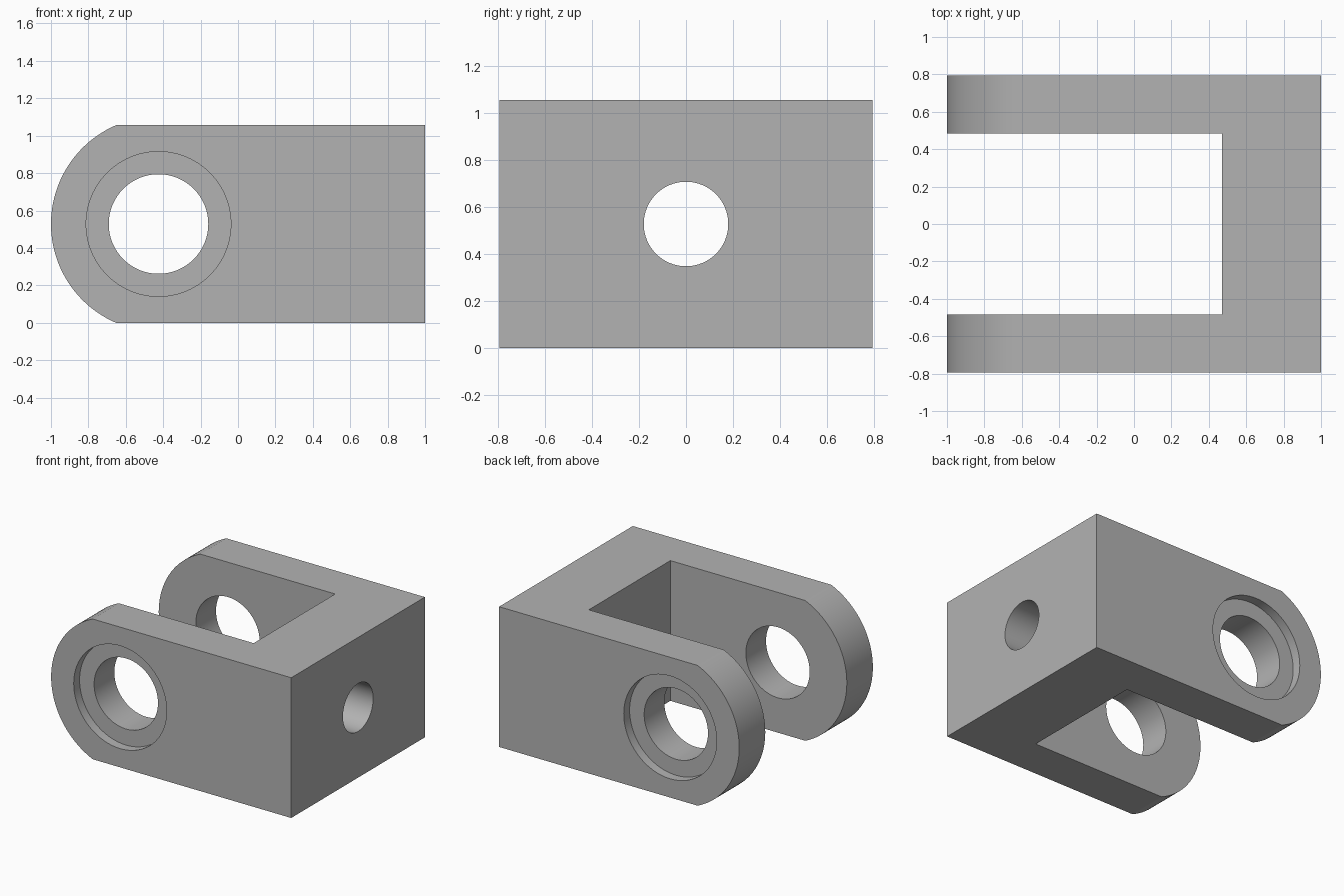
import bpy, bmesh, math
from mathutils import Matrix

old = bpy.data.objects.get("Cube")
if old:
    bpy.data.objects.remove(old, do_unlink=True)

HEIGHT, HALF_WIDTH, ARM_INNER = 1.056, 0.795, 0.485
MID = HEIGHT / 2
PIN_X, END_RADIUS = -0.425, 0.575
PIN_RADIUS, RECESS_RADIUS, RECESS_DEPTH = 0.266, 0.387, 0.07

grey = bpy.data.materials.new("plain grey")
grey.use_nodes = True
colour = (0.45, 0.45, 0.45, 1)
grey.diffuse_color = colour
grey.node_tree.nodes["Principled BSDF"].inputs["Base Color"].default_value = colour


def make_object(name, bm):
    bmesh.ops.recalc_face_normals(bm, faces=bm.faces)
    mesh = bpy.data.meshes.new(name)
    bm.to_mesh(mesh)
    bm.free()
    mesh.materials.append(grey)
    obj = bpy.data.objects.new(name, mesh)
    bpy.context.collection.objects.link(obj)
    return obj


def cylinder(name, radius, length, centre, axis):
    bm = bmesh.new()
    turn = Matrix.Rotation(math.pi / 2, 4, "Y" if axis == "X" else "X")
    bmesh.ops.create_cone(bm, cap_ends=True, segments=96, radius1=radius,
                          radius2=radius, depth=length,
                          matrix=Matrix.Translation(centre) @ turn)
    return make_object(name, bm)


# Body: side profile with a rounded end, extruded across the width
bm = bmesh.new()
sweep = math.asin(MID / END_RADIUS)
steps = 48
profile = [(1, 0), (1, HEIGHT)]
for i in range(steps + 1):
    a = math.pi - sweep + 2 * sweep * i / steps
    profile.append((PIN_X + END_RADIUS * math.cos(a), MID + END_RADIUS * math.sin(a)))
face = bm.faces.new([bm.verts.new((x, -HALF_WIDTH, z)) for x, z in profile])
new = bmesh.ops.extrude_face_region(bm, geom=[face])["geom"]
bmesh.ops.translate(bm, vec=(0, 2 * HALF_WIDTH, 0),
                    verts=[v for v in new if isinstance(v, bmesh.types.BMVert)])
body = make_object("clevis_bracket", bm)

# Slot between the two arms
bm = bmesh.new()
bmesh.ops.create_cube(bm, size=1)
bmesh.ops.scale(bm, vec=(1.97, 2 * ARM_INNER, 2), verts=bm.verts)
bmesh.ops.translate(bm, vec=(0.47 - 1.97 / 2, 0, MID), verts=bm.verts)
cutters = [make_object("slot_cutter", bm)]

# Pin holes, mounting hole and outer recesses
cutters.append(cylinder("pin_hole_cutter", PIN_RADIUS, 3, (PIN_X, 0, MID), "Y"))
cutters.append(cylinder("mounting_hole_cutter", 0.18, 1.2, (0.8, 0, MID), "X"))
for side in (-1, 1):
    y = side * (HALF_WIDTH - RECESS_DEPTH + 0.25)
    cutters.append(cylinder("recess_cutter", RECESS_RADIUS, 0.5, (PIN_X, y, MID), "Y"))

for cutter in cutters:
    cutter.hide_render = True
    mod = body.modifiers.new(cutter.name, "BOOLEAN")
    mod.operation = "DIFFERENCE"
    mod.solver = "EXACT"
    mod.object = cutter

# Bake the cuts and drop the cutters
bpy.context.view_layer.update()
graph = bpy.context.evaluated_depsgraph_get()
baked = bpy.data.meshes.new_from_object(body.evaluated_get(graph))
body.modifiers.clear()
body.data = baked
for cutter in cutters:
    bpy.data.objects.remove(cutter, do_unlink=True)

# Smooth curved walls, sharp edges
bpy.ops.object.select_all(action="DESELECT")
body.select_set(True)
bpy.context.view_layer.objects.active = body
bpy.ops.object.shade_smooth_by_angle(angle=math.radians(20))
